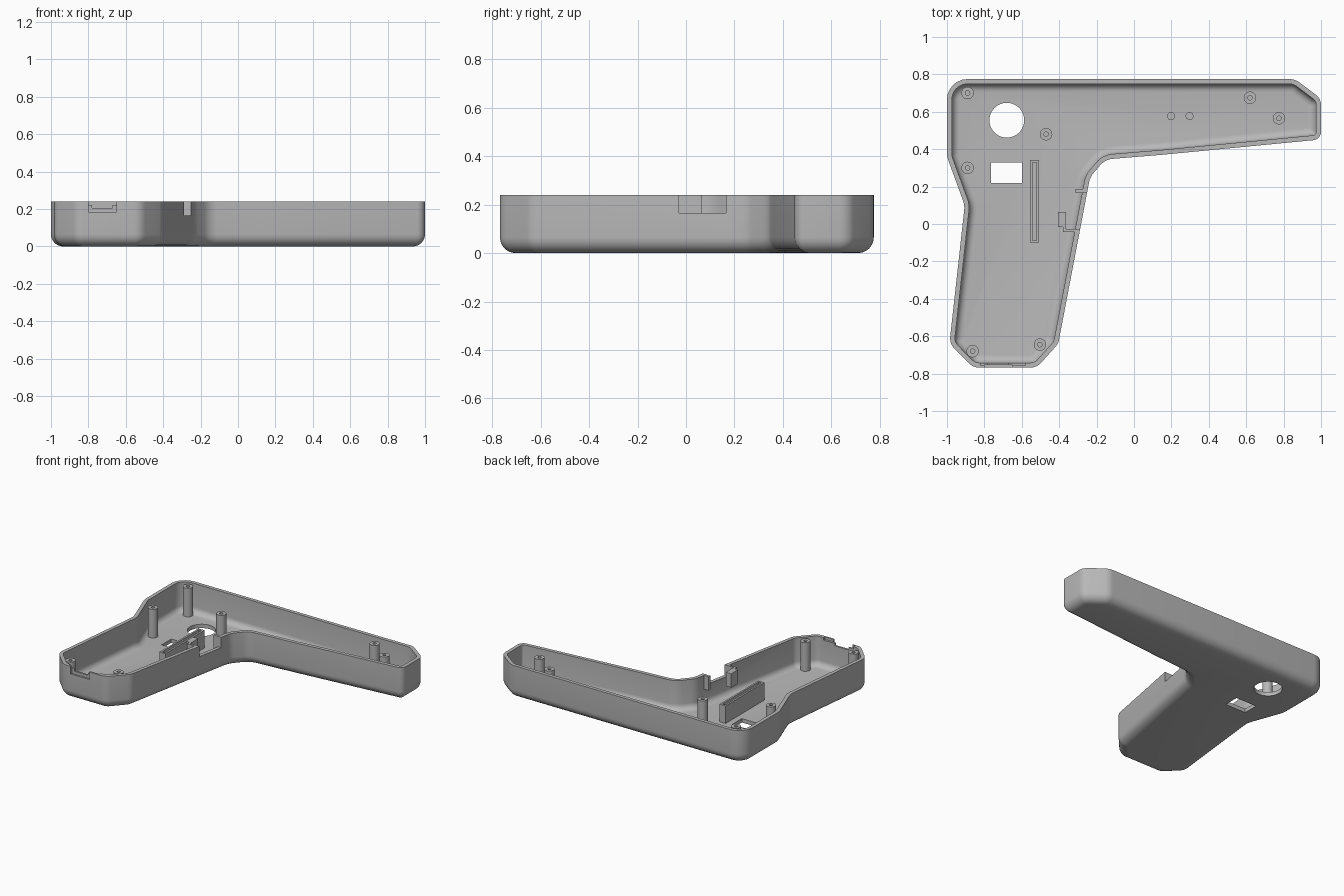
import bpy, bmesh, math
from mathutils import Vector

cube = bpy.data.objects.get("Cube")
if cube:
    bpy.data.objects.remove(cube, do_unlink=True)

grey = bpy.data.materials.new("plain grey")
grey.use_nodes = True
colour = (0.48, 0.48, 0.48, 1)
grey.diffuse_color = colour
grey.node_tree.nodes["Principled BSDF"].inputs["Base Color"].default_value = colour

TOP = 0.24
WALL = 0.026
FLOOR = 0.028


def loft(name, loops):
    """Skin a closed solid through equal-length loops and cap both ends."""
    bm = bmesh.new()
    rings = [[bm.verts.new(p) for p in loop] for loop in loops]
    n = len(rings[0])
    for a, b in zip(rings, rings[1:]):
        for i in range(n):
            j = (i + 1) % n
            bm.faces.new((a[i], a[j], b[j], b[i]))
    bm.faces.new(rings[0][::-1])
    bm.faces.new(rings[-1])
    bmesh.ops.recalc_face_normals(bm, faces=bm.faces)
    mesh = bpy.data.meshes.new(name)
    bm.to_mesh(mesh)
    bm.free()
    mesh.materials.append(grey)
    obj = bpy.data.objects.new(name, mesh)
    bpy.context.collection.objects.link(obj)
    return obj


def rect(x0, x1, y0, y1, z):
    return [(x0, y0, z), (x1, y0, z), (x1, y1, z), (x0, y1, z)]


def box(name, x0, x1, y0, y1, z0, z1):
    return loft(name, [rect(x0, x1, y0, y1, z) for z in (z0, z1)])


def circle(x, y, r, z, n=32):
    return [(x + r * math.cos(2 * math.pi * i / n),
             y + r * math.sin(2 * math.pi * i / n), z) for i in range(n)]


def smooth(obj):
    bpy.ops.object.select_all(action='DESELECT')
    obj.select_set(True)
    bpy.context.view_layer.objects.active = obj
    bpy.ops.object.shade_smooth_by_angle(angle=math.radians(32))


def cut(obj, cutter):
    mod = obj.modifiers.new("cut", 'BOOLEAN')
    mod.operation = 'DIFFERENCE'
    mod.solver = 'EXACT'
    mod.object = cutter
    bpy.context.view_layer.objects.active = obj
    bpy.ops.object.modifier_apply(modifier=mod.name)
    bpy.data.objects.remove(cutter, do_unlink=True)


# Outline corners, counter-clockwise: x, y, fillet radius
CORNERS = [(-1, 0.775, 0.11), (-1, 0.36, 0.1), (-0.905, 0.1, 0.12),
           (-0.987, -0.64, 0.08), (-0.86, -0.768, 0.08), (-0.52, -0.768, 0.08),
           (-0.405, -0.64, 0.08), (-0.235, 0.25, 0.1), (-0.155, 0.345, 0.1),
           (0.15, 0.37, 0.3), (1, 0.452, 0.045), (1, 0.67, 0.07),
           (0.86, 0.775, 0.09)]


def outline(inset, z, steps=6):
    """Filleted outline moved inwards by the inset."""
    pts = [Vector(c[:2]) for c in CORNERS]
    n = len(pts)
    loop = []
    for i, p in enumerate(pts):
        d0 = (p - pts[i - 1]).normalized()
        d1 = (pts[(i + 1) % n] - p).normalized()
        n0, n1 = Vector((-d0.y, d0.x)), Vector((-d1.y, d1.x))
        corner = p + (n0 + n1) * inset / (1 + n0.dot(n1))
        turn = math.atan2(d0.x * d1.y - d0.y * d1.x, d0.dot(d1))
        side = 1 if turn > 0 else -1
        r = max(CORNERS[i][2] - side * inset, 0.008)
        start = corner - d0 * r * math.tan(abs(turn) / 2)
        centre = start + n0 * side * r
        for k in range(steps + 1):
            a = turn * k / steps
            c, s = math.cos(a), math.sin(a)
            v = start - centre
            q = centre + Vector((v.x * c - v.y * s, v.x * s + v.y * c))
            loop.append((q.x, q.y, z))
    return loop


# Tray shell: rounded outer bottom edge, flat rim, rounded inner floor edge
R_OUT, R_IN = 0.065, 0.042
quarter = [math.pi / 2 * k / 6 for k in range(7)]
profile = [(R_OUT * (1 - math.sin(a)), R_OUT * (1 - math.cos(a))) for a in quarter]
profile += [(0, TOP), (WALL, TOP)]
profile += [(WALL + R_IN * (1 - math.cos(a)), FLOOR + R_IN * (1 - math.sin(a)))
            for a in quarter]
shell = loft("shell", [outline(d, z) for d, z in profile])

# Openings through the floor
cut(shell, loft("round_cutter", [circle(-0.68, 0.555, 0.093, z, 48) for z in (-0.1, 0.1)]))
cut(shell, box("window_cutter", -0.765, -0.6, 0.22, 0.33, -0.1, 0.1))

# Notch in the side wall and stepped socket in the end wall
cut(shell, box("side_cutter", -0.37, -0.18, -0.028, 0.165, 0.165, 0.3))
cut(shell, box("socket_cutter", -0.78, -0.67, -0.8, -0.72, 0.205, 0.3))
cut(shell, box("recess_cutter", -0.8, -0.65, -0.8, -0.755, 0.185, 0.3))
cut(shell, box("lip_cutter", -0.82, -0.58, -0.757, -0.72, 0.222, 0.3))
smooth(shell)

# Hollow screw posts
POSTS = [(-0.89, 0.7), (-0.89, 0.3), (-0.47, 0.48), (0.62, 0.675),
         (0.775, 0.565), (-0.863, -0.68), (-0.503, -0.645)]
for x, y in POSTS:
    rings = [(0.033, 0.02), (0.033, 0.235), (0.012, 0.235), (0.012, 0.08)]
    smooth(loft("screw_post", [circle(x, y, r, z) for r, z in rings]))

# Short locating pegs
for x in (0.198, 0.297):
    smooth(loft("locating_peg", [circle(x, 0.577, 0.021, z) for z in (0.02, 0.07)]))

# Slotted board holder
steps = [(0, 0.02), (0, 0.155), (0.013, 0.155), (0.013, 0.05)]
loft("board_holder", [rect(-0.557 + d, -0.508 - d, -0.1 + d, 0.343 - d, z)
                      for d, z in steps])

# Brackets beside the side notch
box("notch_plate", -0.312, -0.25, 0.167, 0.186, 0.14, TOP)
box("switch_block", -0.406, -0.364, -0.015, 0.064, 0.14, TOP)
box("switch_web", -0.379, -0.364, -0.04, -0.014, 0.14, TOP)
box("switch_arm", -0.379, -0.3, -0.042, -0.028, 0.14, TOP)
